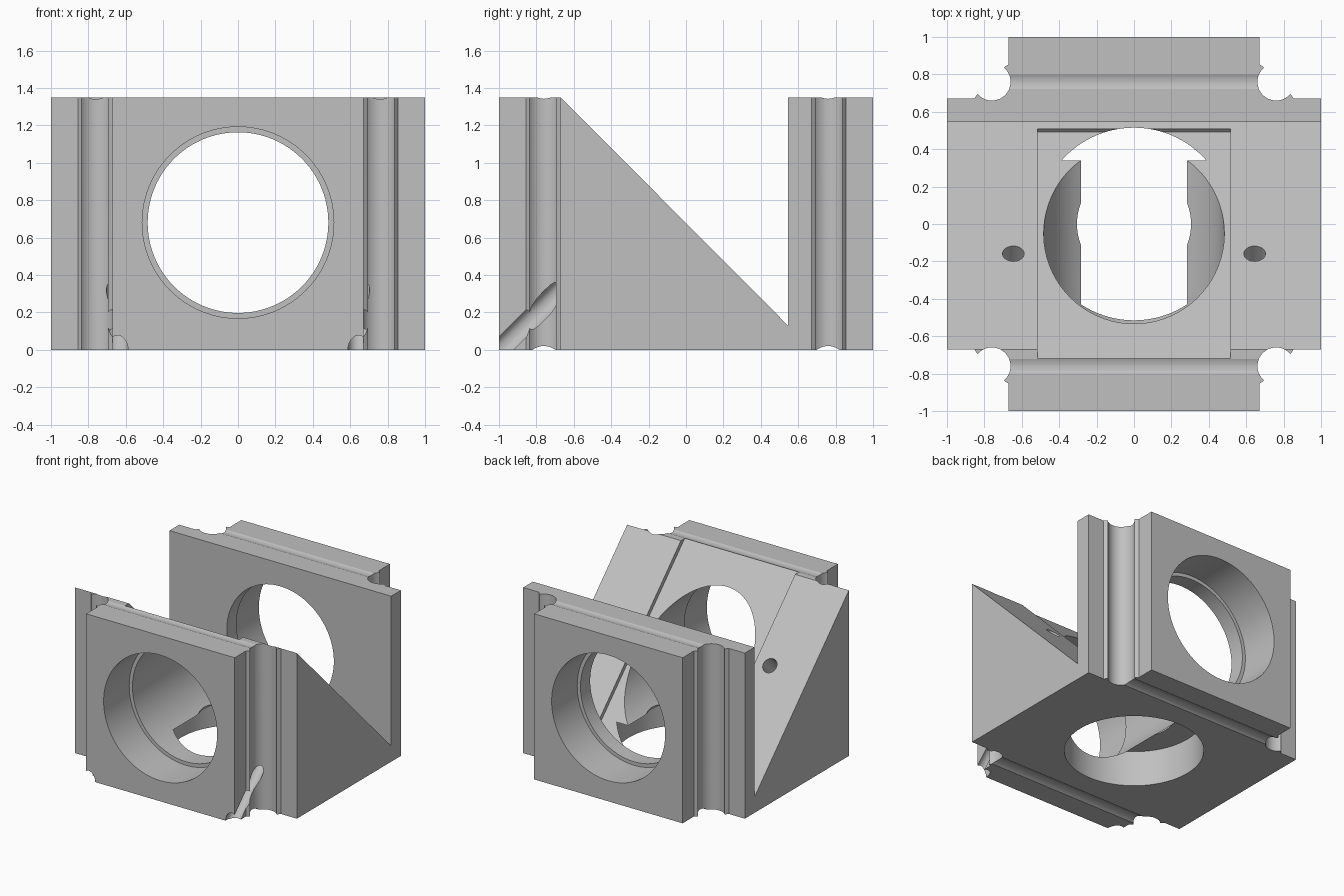
import bpy, bmesh, math
from mathutils import Vector, Matrix

if "Cube" in bpy.data.objects:
    bpy.data.objects.remove(bpy.data.objects["Cube"])

H = 1.35          # height
S = 0.67          # half width of the faces
HOLE_Z = 0.68     # height of the horizontal bore

grey = bpy.data.materials.new("light grey")
grey.diffuse_color = (0.53, 0.53, 0.53, 1)
grey.use_nodes = True
grey.node_tree.nodes["Principled BSDF"].inputs["Base Color"].default_value = grey.diffuse_color


def add_object(name, bm):
    bmesh.ops.recalc_face_normals(bm, faces=bm.faces)
    mesh = bpy.data.meshes.new(name)
    bm.to_mesh(mesh)
    bm.free()
    mesh.materials.append(grey)
    obj = bpy.data.objects.new(name, mesh)
    bpy.context.collection.objects.link(obj)
    return obj


def prism(name, outline, offset):
    """Extrude a closed outline of 3D points along an offset."""
    bm = bmesh.new()
    face = bm.faces.new([bm.verts.new(p) for p in outline])
    ext = bmesh.ops.extrude_face_region(bm, geom=[face])
    verts = [g for g in ext["geom"] if isinstance(g, bmesh.types.BMVert)]
    bmesh.ops.translate(bm, verts=verts, vec=offset)
    return add_object(name, bm)


def cylinder(name, start, end, radius, sides=96):
    start, end = Vector(start), Vector(end)
    axis = end - start
    turn = axis.to_track_quat('Z', 'Y').to_matrix().to_4x4()
    bm = bmesh.new()
    bmesh.ops.create_cone(bm, cap_ends=True, segments=sides, radius1=radius,
                          radius2=radius, depth=axis.length,
                          matrix=Matrix.Translation((start + end) / 2) @ turn)
    return add_object(name, bm)


def boolean(target, tool, operation='DIFFERENCE'):
    bpy.context.view_layer.objects.active = target
    mod = target.modifiers.new(tool.name, 'BOOLEAN')
    mod.operation, mod.solver, mod.object = operation, 'EXACT', tool
    bpy.ops.object.modifier_apply(modifier=mod.name)
    bpy.data.objects.remove(tool)


# Plan outline: cross shape with a rod channel in each inner corner
quarter = [(1, S), (0.855, S), (0.842, 0.688)]
for i in range(25):
    a = math.radians(-41 - 188 * i / 24)
    quarter.append((0.76 + 0.1 * math.cos(a), 0.76 + 0.1 * math.sin(a)))
quarter += [(0.688, 0.842), (S, 0.855), (S, 1)]
plan = []
for sx, sy in ((1, 1), (-1, 1), (-1, -1), (1, -1)):
    pts = quarter if sx * sy > 0 else quarter[::-1]
    plan += [(sx * x, sy * y, 0) for x, y in pts]
body = prism("mirror_cube_body", plan, (0, 0, H))

# Wedge-shaped space leaving the 45 degree slope and the back wall
wedge = [(-S, H), (0.545, 0.13), (0.545, 1.6), (-S, 1.6)]
boolean(body, prism("wedge_space", [(-1.2, y, z) for y, z in wedge], (2.4, 0, 0)))

# Shallow mirror pocket on the slope, open at the top
pocket = [(0.4925, 0.1375), (0.7, 0.345), (-0.8, 1.845), (-1.0075, 1.6375)]
pocket[0], pocket[3] = (0.4925, 0.1375), (-0.77, 1.40)
pocket = [pocket[0], (0.515, 0.16), (-0.7, 1.40), pocket[3]]
boolean(body, prism("mirror_pocket", [(-0.515, y, z) for y, z in pocket], (1.03, 0, 0)))

# Horizontal bore with a wider step from the front and the back
boolean(body, cylinder("main_bore", (0, -1.2, HOLE_Z), (0, 1.2, HOLE_Z), 0.483))
for s in (-1, 1):
    boolean(body, cylinder("bore_step", (0, s * 1.2, HOLE_Z), (0, s * S, HOLE_Z), 0.512))

# Bore in the floor, with a narrower one above it
boolean(body, cylinder("floor_bore", (0, 0, -0.2), (0, 0, 0.29), 0.515))
boolean(body, cylinder("floor_bore_inner", (0, 0, 0.1), (0, 0, 0.6), 0.305))

# Slanted screw holes square to the slope
for s in (-1, 1):
    boolean(body, cylinder("screw_hole", (s * 0.645, -1.3, -0.305),
                           (s * 0.645, 0.2, 1.195), 0.058, 32))

# Rod grooves across the bottom and the top
for s in (-1, 1):
    boolean(body, cylinder("bottom_groove", (-1.2, s * 0.76, -0.08),
                           (1.2, s * 0.76, -0.08), 0.1, 64))
    boolean(body, cylinder("top_groove", (-1.2, s * 0.76, H + 0.092),
                           (1.2, s * 0.76, H + 0.092), 0.1, 64))

# Smooth bores, sharp edges
bpy.ops.object.select_all(action='DESELECT')
body.select_set(True)
bpy.context.view_layer.objects.active = body
bpy.ops.object.shade_smooth_by_angle(angle=math.radians(25))
